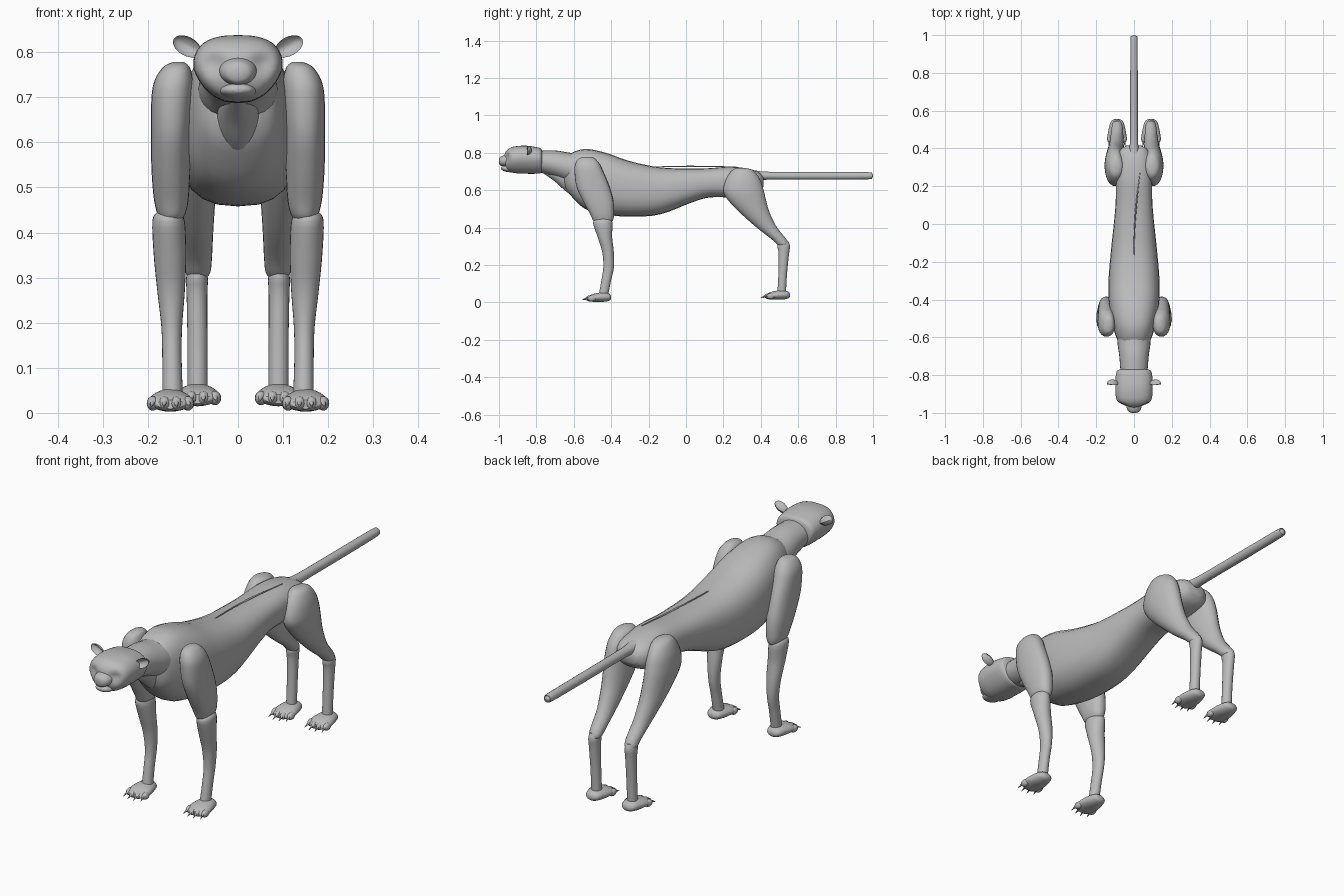
import bpy, bmesh, math
from mathutils import Matrix, Vector

old = bpy.data.objects.get("Cube")
if old:
    bpy.data.objects.remove(old)

clay = bpy.data.materials.new("plain grey")
clay.use_nodes = True
GREY = (0.5, 0.5, 0.5, 1)
clay.diffuse_color = GREY
clay.node_tree.nodes["Principled BSDF"].inputs["Base Color"].default_value = GREY
parts = []


def finish(bm, name):
    """Turn a bmesh into a named, coloured object."""
    bmesh.ops.recalc_face_normals(bm, faces=bm.faces)
    mesh = bpy.data.meshes.new(name)
    bm.to_mesh(mesh)
    bm.free()
    mesh.materials.append(clay)
    obj = bpy.data.objects.new(name, mesh)
    bpy.context.collection.objects.link(obj)
    parts.append(obj)
    return obj


def spline(stations, steps):
    """Smoothly interpolate a list of cross-section stations."""
    rows = [Vector(s) for s in stations]
    out = []
    for i in range(len(rows) - 1):
        a, b = rows[max(i - 1, 0)], rows[i]
        c, d = rows[i + 1], rows[min(i + 2, len(rows) - 1)]
        for k in range(steps):
            t = k / steps
            out.append(b + (c - a) * t / 2 + (a * 2 - b * 5 + c * 4 - d) * t * t / 2
                       + (b * 3 - a - c * 3 + d) * t ** 3 / 2)
    return out + [rows[-1]]


def loft(name, stations, axis, side=1, power=2, steps=4, sides=24, shape=None):
    """Skin rounded sections (position, x low, x high, other low, other high)."""
    bm = bmesh.new()
    rings = []
    for t, x0, x1, c0, c1 in spline(stations, steps):
        ring = []
        for k in range(sides):
            ang = math.tau * k / sides
            u, v = [math.copysign(abs(w) ** (2 / power), w)
                    for w in (math.cos(ang), math.sin(ang))]
            x = side * ((x0 + x1) / 2 + u * (x1 - x0) / 2)
            c = (c0 + c1) / 2 + v * (c1 - c0) / 2
            co = Vector((x, t, c) if axis == "Y" else (x, c, t))
            if shape:
                shape(co)
            ring.append(bm.verts.new(co))
        rings.append(ring)
    for a, b in zip(rings, rings[1:]):
        for k in range(sides):
            n = (k + 1) % sides
            bm.faces.new((a[k], a[n], b[n], b[k]))
    bm.faces.new(rings[0])
    bm.faces.new(rings[-1])
    return finish(bm, name)


def body_loft(name, stations, **options):
    """Loft along the body from (y, half width, bottom, top)."""
    return loft(name, [(y, -w, w, lo, hi) for y, w, lo, hi in stations], "Y", **options)


def ellipsoid(bm, centre, size, turn=0):
    m = (Matrix.Translation(centre) @ Matrix.Rotation(turn, 4, "Y")
         @ Matrix.Diagonal((*size, 1)))
    return bmesh.ops.create_uvsphere(bm, u_segments=16, v_segments=10, radius=1,
                                     matrix=m)["verts"]


# Torso, neck and throat
body_loft("torso", [
    (-.65, .05, .62, .76), (-.62, .085, .575, .795), (-.54, .112, .50, .82),
    (-.43, .132, .47, .80), (-.30, .135, .458, .755), (-.14, .122, .47, .722),
    (.02, .105, .53, .715), (.12, .097, .56, .717), (.24, .095, .562, .725),
    (.33, .09, .57, .715), (.39, .075, .59, .695), (.415, .04, .62, .665)], power=2.5)
body_loft("neck", [
    (-.80, .07, .70, .81), (-.70, .078, .67, .812),
    (-.62, .088, .64, .80), (-.50, .09, .62, .79)])
body_loft("throat", [
    (-.77, .015, .695, .72), (-.70, .04, .645, .74),
    (-.64, .047, .592, .74), (-.56, .04, .54, .70)])


# Head: jaw side narrows downwards, with shallow eye sockets
def head_shape(co):
    if co.z < .765:
        co.x *= 1 - (.765 - co.z) * 4
    for eye in (-.055, .055):
        d = (co.x - eye) ** 2 + (co.z - .775) ** 2
        if co.y < -.9:
            co.y += .014 * math.exp(-d / .0006)


body_loft("head", [
    (-.972, .01, .755, .775), (-.967, .045, .73, .80), (-.95, .08, .703, .82),
    (-.92, .096, .692, .833), (-.86, .10, .688, .838), (-.80, .097, .688, .83),
    (-.775, .088, .692, .822), (-.768, .06, .71, .80)],
    power=2.6, sides=40, shape=head_shape)
body_loft("muzzle", [
    (-1, .012, .745, .765), (-.993, .028, .732, .778),
    (-.97, .04, .727, .787), (-.92, .045, .72, .80)])
body_loft("lower_jaw", [
    (-.988, .012, .712, .722), (-.98, .028, .705, .729),
    (-.96, .038, .698, .732), (-.91, .045, .692, .74)])

# Cupped ears
for side, label in ((1, "left"), (-1, "right")):
    bm = bmesh.new()
    for v in ellipsoid(bm, (0, 0, 0), (.034, .022, .021)):
        if v.co.y < 0:
            v.co.y *= -.6
        v.co.y -= abs(v.co.z) * .3
    bm.transform(Matrix.Translation((side * .113, -.845, .813))
                 @ Matrix.Rotation(-side * .5, 4, "Y"))
    finish(bm, label + "_ear")

# Tail and the thin fold along the back
body_loft("tail", [
    (.37, .03, .652, .705), (.45, .021, .656, .698), (.75, .02, .656, .697),
    (.97, .019, .658, .696), (.993, .014, .664, .69), (1, .005, .673, .681)], sides=16)
loft("back_fold", [
    (-.17, -.002, .002, .722, .726), (-.05, -.001, .005, .724, .73),
    (.1, .008, .016, .724, .73), (.27, .03, .034, .722, .726)], "Y", sides=8)


def paw(label, side, x, heel, base):
    """Flat paw with four toes and curved-down claws."""
    pad = [(heel - back, x - w, x + w, base + lo, base + hi) for back, w, lo, hi in (
        (0, .012, .015, .03), (.01, .03, .006, .043), (.04, .041, 0, .05),
        (.08, .049, 0, .046), (.11, .047, .001, .037), (.128, .03, .006, .026))]
    loft(label + "_paw", pad, "Y", side)
    toes, claws = bmesh.new(), bmesh.new()
    for k in range(4):
        off = (k - 1.5) * .026
        front = heel - .119 + abs(off) * .4
        ellipsoid(toes, (side * (x + off), front, base + .018), (.0135, .022, .016))
        tip = Vector((side * off * .12, -.028, -.012))
        m = (Matrix.Translation(Vector((side * (x + off), front - .015, base + .021)) + tip / 2)
             @ tip.to_track_quat("Z", "Y").to_matrix().to_4x4())
        bmesh.ops.create_cone(claws, cap_ends=True, segments=8, radius1=.006,
                              radius2=.0008, depth=tip.length, matrix=m)
    finish(toes, label + "_toes")
    finish(claws, label + "_claws")


# Leg sections: height, inner x, outer x, front y, rear y
UPPER_ARM = [
    (.778, .12, .145, -.545, -.505), (.768, .108, .165, -.575, -.485),
    (.74, .10, .184, -.592, -.462), (.70, .10, .192, -.596, -.443),
    (.62, .104, .193, -.586, -.41), (.54, .106, .192, -.55, -.388),
    (.47, .11, .186, -.512, -.385), (.435, .12, .176, -.495, -.392),
    (.422, .135, .165, -.475, -.41)]
FOREARM = [
    (.445, .13, .18, -.48, -.405), (.425, .118, .19, -.497, -.393),
    (.35, .115, .187, -.473, -.395), (.27, .118, .179, -.448, -.386),
    (.19, .124, .17, -.442, -.385), (.12, .125, .168, -.452, -.40),
    (.03, .122, .168, -.468, -.418)]
THIGH = [
    (.718, .08, .11, .27, .32), (.705, .06, .132, .245, .36),
    (.66, .048, .15, .215, .395), (.60, .046, .156, .20, .415),
    (.55, .047, .153, .222, .427), (.48, .05, .143, .288, .447),
    (.40, .055, .128, .378, .487), (.34, .058, .12, .455, .535),
    (.31, .062, .116, .487, .55), (.295, .075, .105, .505, .54)]
HIND_SHANK = [
    (.325, .075, .108, .495, .548), (.30, .067, .115, .488, .556),
    (.26, .068, .114, .495, .551), (.15, .068, .112, .494, .54),
    (.04, .068, .112, .488, .534)]

for side, label in ((1, "left"), (-1, "right")):
    loft(label + "_upper_arm", UPPER_ARM, "Z", side, power=2.3)
    loft(label + "_forearm", FOREARM, "Z", side)
    loft(label + "_thigh", THIGH, "Z", side)
    loft(label + "_hind_shank", HIND_SHANK, "Z", side)
    paw(label + "_front", side, .15, -.40, .003)
    paw(label + "_hind", side, .09, .556, .015)

# Smooth shading with crisp cap edges
bpy.ops.object.select_all(action="DESELECT")
for obj in parts:
    obj.select_set(True)
bpy.context.view_layer.objects.active = parts[0]
bpy.ops.object.shade_smooth_by_angle(angle=math.radians(45))
